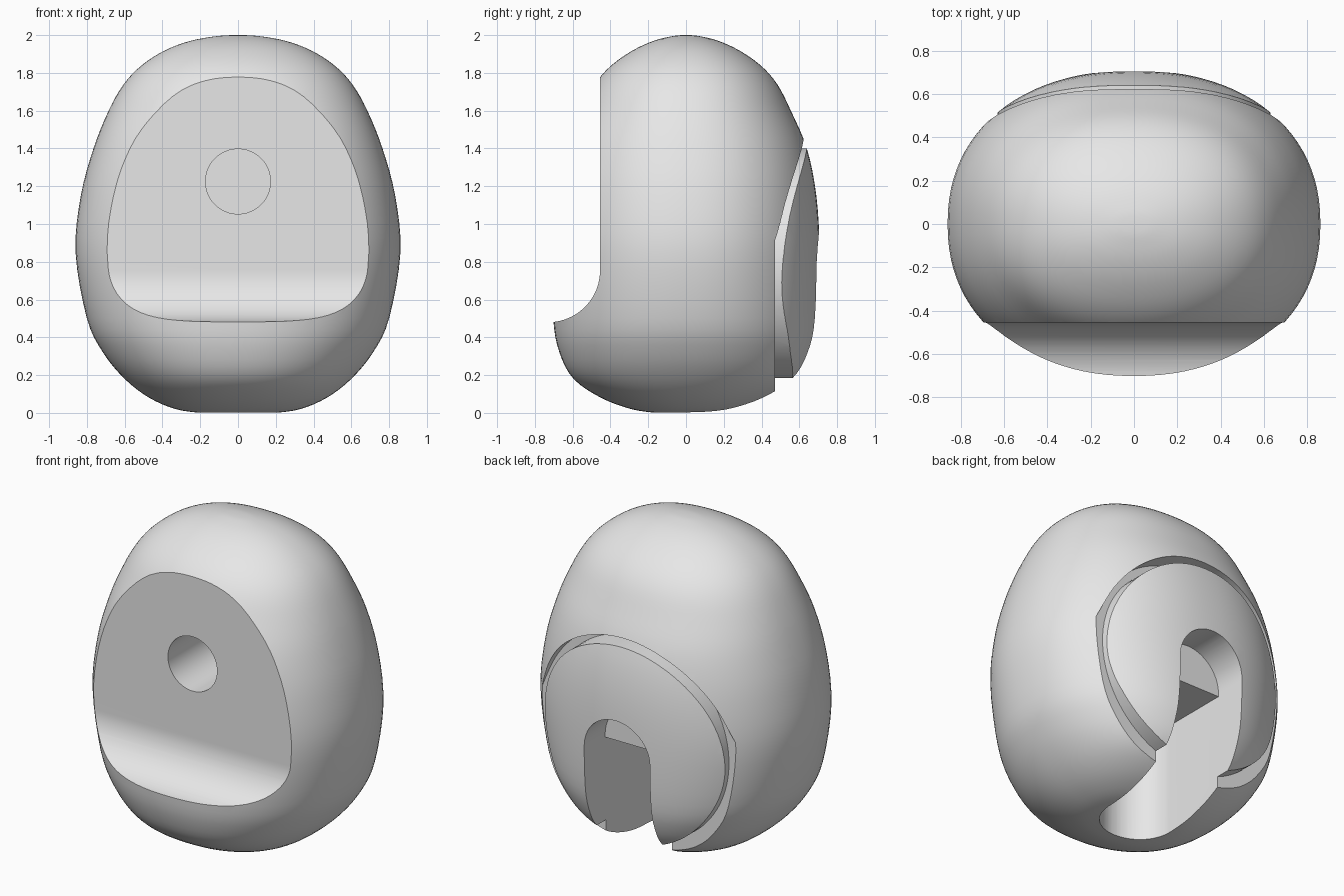
import bpy, bmesh
from math import sin, cos, pi

if "Cube" in bpy.data.objects:
    bpy.data.objects.remove(bpy.data.objects["Cube"])

grey = bpy.data.materials.new("plain_grey")
grey.use_nodes = True
grey.diffuse_color = (0.8, 0.8, 0.8, 1)
grey.node_tree.nodes["Principled BSDF"].inputs["Base Color"].default_value = (0.8, 0.8, 0.8, 1)


def finish(name, bm):
    bmesh.ops.recalc_face_normals(bm, faces=bm.faces)
    mesh = bpy.data.meshes.new(name)
    bm.to_mesh(mesh)
    bm.free()
    mesh.materials.append(grey)
    ob = bpy.data.objects.new(name, mesh)
    bpy.context.collection.objects.link(ob)
    return ob


def loft(name, rings, closed=False):
    """Skin a list of equal rings; cap the ends, or join last to first."""
    bm = bmesh.new()
    loops = [[bm.verts.new(p) for p in ring] for ring in rings]
    n = len(loops[0])
    pairs = list(zip(loops, loops[1:]))
    if closed:
        pairs.append((loops[-1], loops[0]))
    else:
        bm.faces.new(loops[0])
        bm.faces.new(loops[-1])
    for a, b in pairs:
        for i in range(n):
            j = (i + 1) % n
            bm.faces.new((a[i], a[j], b[j], b[i]))
    return finish(name, bm)


def arc(cu, cv, r, start, end, steps=24):
    return [(cu + r * cos(start + (end - start) * i / steps),
             cv + r * sin(start + (end - start) * i / steps)) for i in range(steps + 1)]


def smooth_path(points, steps):
    """Catmull-Rom curve through the points."""
    pts = [points[0]] + points + [points[-1]]
    out = []
    for a, b, c, d in zip(pts, pts[1:], pts[2:], pts[3:]):
        for k in range(steps):
            t = k / steps
            out.append([0.5 * (2 * q + (r - p) * t + (2 * p - 5 * q + 4 * r - s) * t * t
                               + (3 * q - p - 3 * r + s) * t ** 3)
                        for p, q, r, s in zip(a, b, c, d)])
    return out + [points[-1]]


def signed_power(v, e):
    return (abs(v) ** e) * (1 if v >= 0 else -1)


# Rounded body: height, half width, half depth
profile = [(0, .2, .16), (.02, .33, .29), (.08, .47, .45), (.18, .6, .595), (.32, .715, .67),
           (.5, .8, .703), (.85, .86, .708), (1.15, .832, .69), (1.4, .765, .64),
           (1.6, .685, .555), (1.74, .605, .483), (1.84, .51, .395), (1.92, .385, .28),
           (1.97, .25, .17), (1.995, .11, .07), (2, .02, .015)]
SIDES = 96
EXP = 2 / 2.2
body = loft("body", [
    [(w * signed_power(cos(2 * pi * i / SIDES), EXP),
      d * signed_power(sin(2 * pi * i / SIDES), EXP), z) for i in range(SIDES)]
    for z, w, d in smooth_path(profile, 4)])

# Front face with a curved shelf, swept across x
recess = [(-.455, 2.3)] + arc(-.73, .755, .275, 0, -pi / 2) + [(-1.2, .48), (-1.2, 2.3)]
front_cutter = loft("front_cutter", [[(x, y, z) for y, z in recess] for x in (-1.2, 1.2)])

# Blind round hole in the front face
hole = arc(0, 1.225, .172, 0, 2 * pi, 48)[:-1]
hole_cutter = loft("hole_cutter", [[(x, y, z) for x, z in hole] for y in (-.8, .0)])

# Ring groove around the rear disc, wider towards the bottom
CZ, INNER, FLOOR = .77, .63, .47
groove = []
for i in range(SIDES):
    t = 2 * pi * i / SIDES
    k = min(1, max(0, .4 - sin(t)))
    outer = .68 + .12 * k * k * (3 - 2 * k)
    groove.append([(r * cos(t), y, CZ + r * sin(t)) for r, y in
                   ((INNER, FLOOR), (outer, FLOOR), (outer, 1), (INNER, 1))])
groove_cutter = loft("groove_cutter", groove, closed=True)

# Arched opening in the rear disc
HALF = .23
arch = arc(0, .73, HALF, 0, pi, 32) + [(-HALF, -.2), (HALF, -.2)]
arch_cutter = loft("arch_cutter", [[(x, y, z) for x, z in arch] for y in (.48, 1.1)])

# Upright slot rising from the base, round at its front end
slot = arc(0, .05, HALF, pi, 2 * pi, 32) + [(HALF, 1), (-HALF, 1)]
slot_cutter = loft("slot_cutter", [[(x, y, z) for x, y in slot] for z in (-.25, .71)])

# Carve the body
bpy.context.view_layer.objects.active = body
for cutter in (front_cutter, hole_cutter, groove_cutter, arch_cutter, slot_cutter):
    mod = body.modifiers.new(cutter.name, "BOOLEAN")
    mod.operation = "DIFFERENCE"
    mod.solver = "EXACT"
    mod.object = cutter
    cutter.hide_render = True
    bpy.ops.object.modifier_apply(modifier=mod.name)
    bpy.data.objects.remove(cutter)

bpy.ops.object.select_all(action="DESELECT")
body.select_set(True)
bpy.ops.object.shade_smooth_by_angle(angle=pi / 6)
